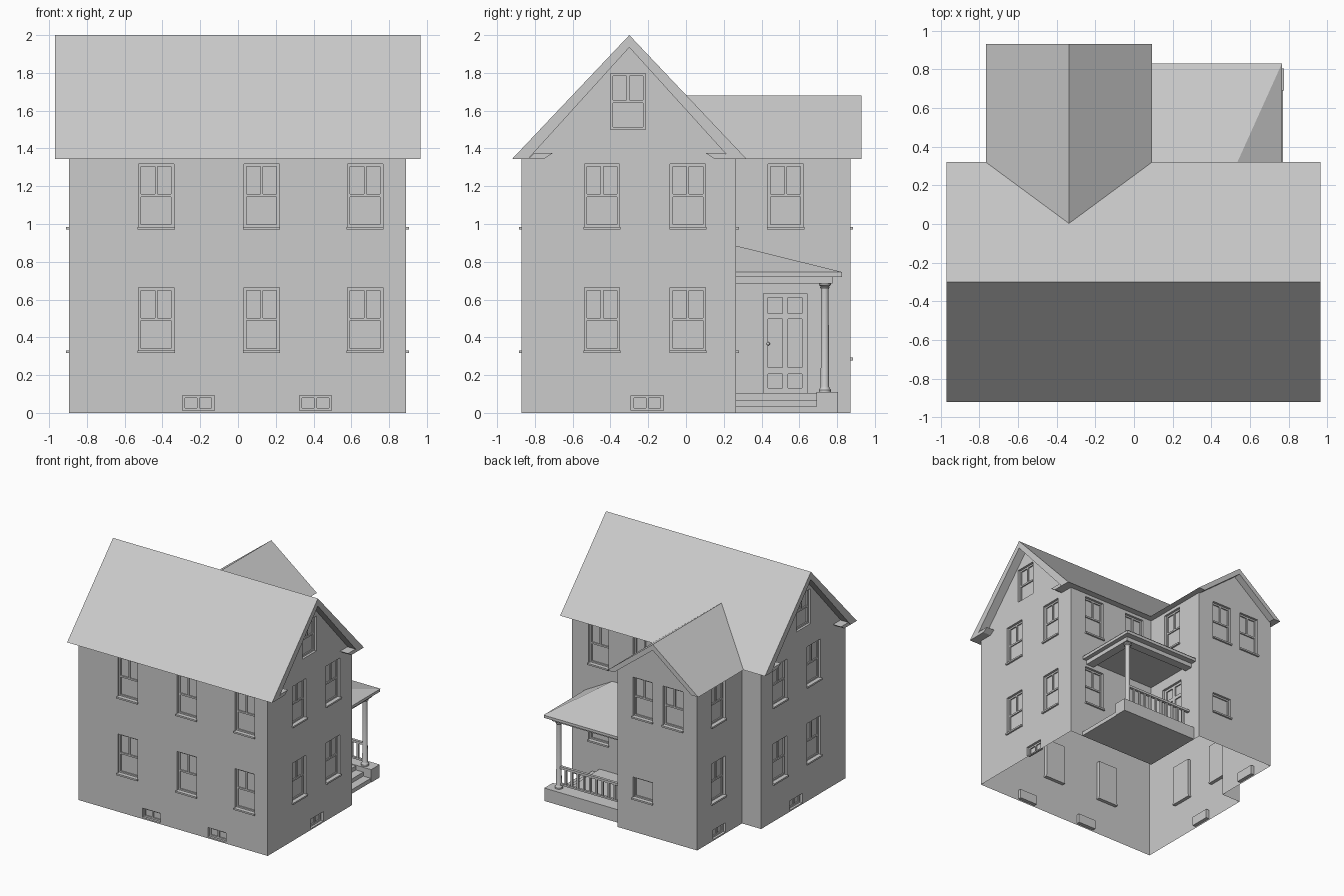
import bpy, bmesh, math
from mathutils import Matrix, Vector

if "Cube" in bpy.data.objects:
    bpy.data.objects.remove(bpy.data.objects["Cube"])

EAVE, MAIN_SLOPE = 1.345, 0.655 / 0.62


def finish(name, bm, recalc=True):
    if recalc:
        bmesh.ops.recalc_face_normals(bm, faces=bm.faces)
    me = bpy.data.meshes.new(name)
    bm.to_mesh(me)
    bm.free()
    ob = bpy.data.objects.new(name, me)
    bpy.context.collection.objects.link(ob)
    return ob


def add_box(bm, lo, hi):
    mid = [(a + b) / 2 for a, b in zip(lo, hi)]
    size = [b - a for a, b in zip(lo, hi)]
    m = Matrix.Translation(mid) @ Matrix.Diagonal((*size, 1))
    bmesh.ops.create_cube(bm, size=1, matrix=m)


def boxes(name, *pairs):
    bm = bmesh.new()
    for lo, hi in pairs:
        add_box(bm, lo, hi)
    return finish(name, bm)


def prism(name, loop_a, loop_b):
    bm = bmesh.new()
    a = [bm.verts.new(p) for p in loop_a]
    b = [bm.verts.new(p) for p in loop_b]
    bm.faces.new(a)
    bm.faces.new(b[::-1])
    for i in range(len(a)):
        j = (i + 1) % len(a)
        bm.faces.new((a[i], b[i], b[j], a[j]))
    return finish(name, bm)


def add_loop(bm, pts):
    vs = [bm.verts.new((u, v, 0)) for u, v in pts]
    return vs, [bm.edges.new((vs[i], vs[(i + 1) % len(vs)])) for i in range(len(vs))]


# Each opening: (kind, centre along wall in world axis, bottom z, width, height)
def window(c, z, h=0.335, kind="window"):
    return (kind, c, z, 0.187, h)


def cellar(c):
    return ("cellar", c, 0.012, 0.17, 0.08)


def wall(name, start, end, openings=(), peak=0.0):
    s, e = Vector((*start, 0)), Vector((*end, 0))
    d = (e - s).normalized()
    length = (e - s).length
    n = d.cross(Vector((0, 0, 1)))
    frame = Matrix.Translation(s) @ Matrix((d, (0, 0, 1), n)).transposed().to_4x4()
    axis = 0 if abs(d.x) > 0.5 else 1

    outline = [(0, 0), (length, 0), (length, EAVE)]
    outline += [(length / 2, peak)] if peak else []
    outline += [(0, EAVE)]
    sheet, trim = bmesh.new(), bmesh.new()
    edges = add_loop(sheet, outline)[1]
    holes = []
    for kind, c, z, w, h in openings:
        u = abs(c - start[axis])
        l, r, t = u - w / 2, u + w / 2, z + h
        vs, es = add_loop(sheet, [(l, z), (r, z), (r, t), (l, t)])
        edges += es
        holes.append(vs)
        D, F, B = -0.03, -0.02, 0.014     # recess, bar face, bar width
        bars = []
        if kind != "door":
            bars += [(l, z, l + B, t), (r - B, z, r, t), (l, z, r, z + B), (l, t - B, r, t)]
        if kind in ("window", "attic"):   # meeting rail and upper glazing bar
            m = z + h / 2
            bars += [(l, m - B / 2, r, m + B / 2), (u - B / 2, m, u + B / 2, t)]
        if kind == "cellar":
            bars += [(u - B / 2, z, u + B / 2, t)]
        if kind == "door":                # stiles and rails around six panels
            bars += [(a, z, b, t) for a, b in ((l, l + .025), (u - .015, u + .015), (r - .025, r))]
            bars += [(l, z + a, r, z + b) for a, b in
                     ((0, .025), (.10, .135), (.39, .42), (h - .02, h))]
            bmesh.ops.create_uvsphere(trim, u_segments=10, v_segments=6, radius=0.009,
                                      matrix=Matrix.Translation((l + .025, z + .26, -0.012)))
        for a, b, c2, d2 in bars:
            add_box(trim, (a, b, D), (c2, d2, F))
        if kind in ("window", "small"):   # sill
            add_box(trim, (l - .005, z - .012, D), (r + .005, z + .002, .015))
    bmesh.ops.triangle_fill(sheet, use_beauty=True, edges=edges, normal=(0, 0, 1))
    for f in sheet.faces:
        f.normal_update()
        if f.normal.z < 0:
            f.normal_flip()
    for vs in holes:                      # reveal and pane
        inner = [sheet.verts.new((v.co.x, v.co.y, -0.03)) for v in vs]
        for i in range(4):
            j = (i + 1) % 4
            sheet.faces.new((vs[i], vs[j], inner[j], inner[i]))
        sheet.faces.new(inner)
    for part, bm in ((name, sheet), (name + "_trim", trim)):
        bm.transform(frame)
        if bm.faces:
            finish(part, bm, recalc=bm is trim)
        else:
            bm.free()


# Walls, one closed circuit around the L-shaped footprint
X0, X1, Y0, Y1 = -0.895, 0.89, -0.87, 0.265
WX0, WX1, WY = -0.715, 0.04, 0.87
LOW, HIGH = 0.328, 0.983
side = [window(y, z) for y in (-0.445, 0.01) for z in (LOW, HIGH)]
side += [window(-0.307, 1.50, 0.297, "attic"), cellar(-0.205)]
wall("front_wall", (X0, Y0), (X1, Y0),
     [window(x, z) for x in (-0.433, 0.125, 0.673) for z in (LOW, HIGH)]
     + [cellar(-0.21), cellar(0.41)])
wall("right_wall", (X1, Y0), (X1, Y1), side, peak=1.947)
wall("back_wall_right", (X1, Y1), (WX1, Y1),
     [window(0.64, LOW), window(0.64, HIGH), window(0.22, HIGH)])
wall("wing_right_wall", (WX1, Y1), (WX1, WY),
     [window(0.528, HIGH), ("door", 0.525, 0.106, 0.23, 0.525)])
wall("wing_back_wall", (WX1, WY), (WX0, WY),
     [window(-0.2, HIGH), window(-0.485, HIGH), window(-0.2, 0.29, 0.175, "small")], peak=1.639)
wall("wing_left_wall", (WX0, WY), (WX0, Y1),
     [window(0.585, LOW), window(0.585, HIGH), cellar(0.575)])
wall("back_wall_left", (WX0, Y1), (X0, Y1))
wall("left_wall", (X0, Y1), (X0, Y0), side, peak=1.947)

# Main roof with cornice returns at the gables
RY = -0.3
roof = [(-.62, EAVE), (0, 2), (.62, EAVE), (.535, EAVE), (0, 1.935), (-.535, EAVE)]
prism("main_roof", [(-.97, RY + a, z) for a, z in roof], [(.965, RY + a, z) for a, z in roof])
ret = [(.535, EAVE), (.505, 1.375), (.405, 1.375), (.45, EAVE)]
for xa, xb, tag in ((-.97, X0, "left"), (X1, .965, "right")):
    for s, end in ((-1, "front"), (1, "back")):
        prism(f"cornice_return_{tag}_{end}", [(xa, RY + s * a, z) for a, z in ret],
              [(xb, RY + s * a, z) for a, z in ret])

# Wing roof, cut to meet the main slope
WX = -0.3365
wing = [(-.43, EAVE), (0, 1.68), (.43, EAVE), (.365, EAVE), (0, 1.63), (-.365, EAVE)]
prism("wing_roof", [(WX + a, RY + (2 - z) / MAIN_SLOPE, z) for a, z in wing],
      [(WX + a, .93, z) for a, z in wing])

# Porch base, steps and rear curb
boxes("porch_floor", ((WX1, Y1, 0), (.63, .69, .104)))
boxes("porch_steps", ((.63, Y1, 0), (.70, .69, .069)), ((.70, Y1, 0), (.77, .69, .035)))
boxes("porch_curb", ((WX1, .69, 0), (.775, .805, .11)))

# Porch roof: hipped top, eave band, beams
top = [(WX1, Y1, .885), (.51, Y1, .885)]
bm = bmesh.new()
a, b = [bm.verts.new(p) for p in top]
c = [bm.verts.new(p) for p in
     ((WX1, Y1, .745), (.765, Y1, .745), (.765, .83, .745), (WX1, .83, .745))]
for f in ((a, b, c[2], c[3]), (b, c[1], c[2]), (a, c[0], c[1], b), (a, c[3], c[0]), c[::-1]):
    bm.faces.new(f)
finish("porch_roof", bm)
boxes("porch_eave", ((WX1, Y1, .72), (.762, .825, .745)))
boxes("porch_beams", ((WX1, .70, .685), (.725, .775, .72)), ((.65, Y1, .685), (.725, .70, .72)))

# Porch column, spun from a profile
CX, CY = 0.685, 0.735
prof = [(0, .11), (.032, .11), (.032, .122), (.026, .13), (.022, .14), (.02, .655),
        (.026, .664), (.022, .67), (.032, .677), (.032, .685), (0, .685)]
bm = bmesh.new()
vs = [bm.verts.new((CX + r, CY, z)) for r, z in prof]
es = [bm.edges.new(p) for p in zip(vs, vs[1:])]
bmesh.ops.spin(bm, geom=vs + es, cent=(CX, CY, 0), axis=(0, 0, 1),
               angle=math.tau, steps=16, use_duplicate=False)
bmesh.ops.remove_doubles(bm, verts=bm.verts, dist=1e-5)
col = finish("porch_column", bm)
bpy.context.view_layer.objects.active = col
col.select_set(True)
bpy.ops.object.shade_smooth_by_angle()

# Railing between wing and column
boxes("porch_rails", ((WX1, CY - .012, .28), (CX, CY + .012, .30)),
      ((WX1, CY - .01, .14), (CX, CY + .01, .155)))
boxes("porch_balusters", *[((x - .008, CY - .008, .15), (x + .008, CY + .008, .285))
                           for x in [WX1 + .058 * (i + 1) for i in range(10)]])
